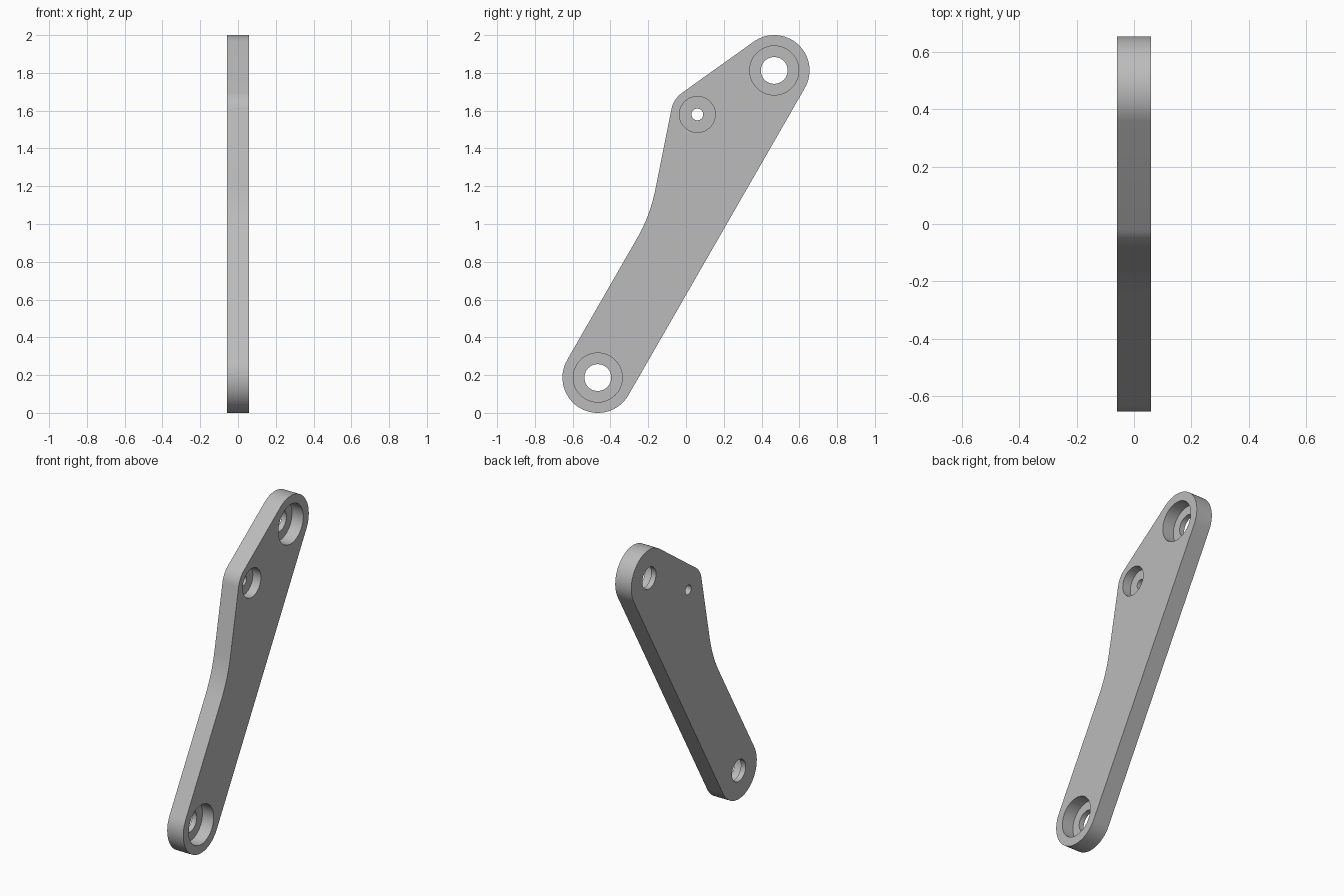
import bpy, bmesh, math
from mathutils import Vector

cube = bpy.data.objects.get("Cube")
if cube:
    bpy.data.objects.remove(cube)

HALF = 0.0585                      # half the plate thickness
TOP, BOSS, LOW = Vector((0.467, 1.813)), Vector((0.06, 1.58)), Vector((-0.467, 0.187))
END_R, BOSS_R = 0.187, 0.14

grey = bpy.data.materials.new("plain grey")
grey.use_nodes = True
grey.diffuse_color = (0.5, 0.5, 0.5, 1)
grey.node_tree.nodes["Principled BSDF"].inputs["Base Color"].default_value = (0.5, 0.5, 0.5, 1)


def arc(centre, radius, start, end, steps):
    """Points along an arc; angles in radians."""
    return [centre + radius * Vector((math.cos(a), math.sin(a)))
            for a in (start + (end - start) * i / steps for i in range(steps + 1))]


def make_object(name, bm):
    bmesh.ops.recalc_face_normals(bm, faces=bm.faces)
    mesh = bpy.data.meshes.new(name)
    bm.to_mesh(mesh)
    bm.free()
    mesh.materials.append(grey)
    obj = bpy.data.objects.new(name, mesh)
    bpy.context.collection.objects.link(obj)
    return obj


# Outline: two round ends, a round shoulder and a concave sweep into the shaft
along = (TOP - LOW).normalized()
axis = math.atan2(along.y, along.x)
slope = TOP - BOSS
upper = (math.atan2(slope.y, slope.x) + math.pi / 2
         + math.asin((END_R - BOSS_R) / slope.length))
side = math.radians(168.7)

outline = arc(TOP, END_R, axis - math.pi / 2, upper, 32)
outline += arc(BOSS, BOSS_R, upper, side, 12)

# Concave sweep: tangent to the shoulder edge and to the shaft edge
shaft = axis + math.pi / 2
n1, n2 = (Vector((math.cos(a), math.sin(a))) for a in (side, shaft))
d1, d2 = n1.dot(BOSS) + BOSS_R, n2.dot(LOW) + END_R
sweep_r = 0.85
c1, c2 = d1 + sweep_r, d2 + sweep_r
det = n1.x * n2.y - n1.y * n2.x
centre = Vector(((c1 * n2.y - c2 * n1.y) / det, (n1.x * c2 - n2.x * c1) / det))
outline += arc(centre, sweep_r, side + math.pi, shaft + math.pi, 12)
outline += arc(LOW, END_R, shaft, shaft + math.pi, 32)

# Plate
bm = bmesh.new()
face = bm.faces.new([bm.verts.new((-HALF, p.x, p.y)) for p in outline])
extruded = bmesh.ops.extrude_face_region(bm, geom=[face])["geom"]
bmesh.ops.translate(bm, vec=(2 * HALF, 0, 0),
                    verts=[v for v in extruded if isinstance(v, bmesh.types.BMVert)])
plate = make_object("link_plate", bm)


def counterbore(centre, bore, seat, depth):
    """Stepped round cutter: a through bore with a wider seat on the +x face."""
    bm = bmesh.new()
    floor = HALF - depth
    rings = []
    for x, r in ((-0.1, bore), (floor, bore), (floor, seat), (0.1, seat)):
        pts = arc(centre, r, 0, math.tau, 48)[:-1]
        rings.append([bm.verts.new((x, p.x, p.y)) for p in pts])
    for a, b in zip(rings, rings[1:]):
        for i in range(len(a)):
            j = (i + 1) % len(a)
            bm.faces.new((a[i], a[j], b[j], b[i]))
    bm.faces.new(rings[0])
    bm.faces.new(rings[-1])
    cutter = make_object("hole_cutter", bm)
    cutter.hide_render = True
    return cutter


# Bearing seats at both ends and a smaller one in the shoulder
bpy.context.view_layer.objects.active = plate
for spot, bore, seat, depth in ((TOP, 0.071, 0.13, 0.082),
                                (LOW, 0.071, 0.13, 0.082),
                                (BOSS, 0.031, 0.095, 0.059)):
    cutter = counterbore(spot, bore, seat, depth)
    cut = plate.modifiers.new("hole", 'BOOLEAN')
    cut.operation = 'DIFFERENCE'
    cut.solver = 'EXACT'
    cut.object = cutter
    bpy.ops.object.modifier_apply(modifier=cut.name)
    bpy.data.objects.remove(cutter)

bpy.ops.object.select_all(action='DESELECT')
plate.select_set(True)
bpy.ops.object.shade_smooth_by_angle(angle=math.radians(30))
